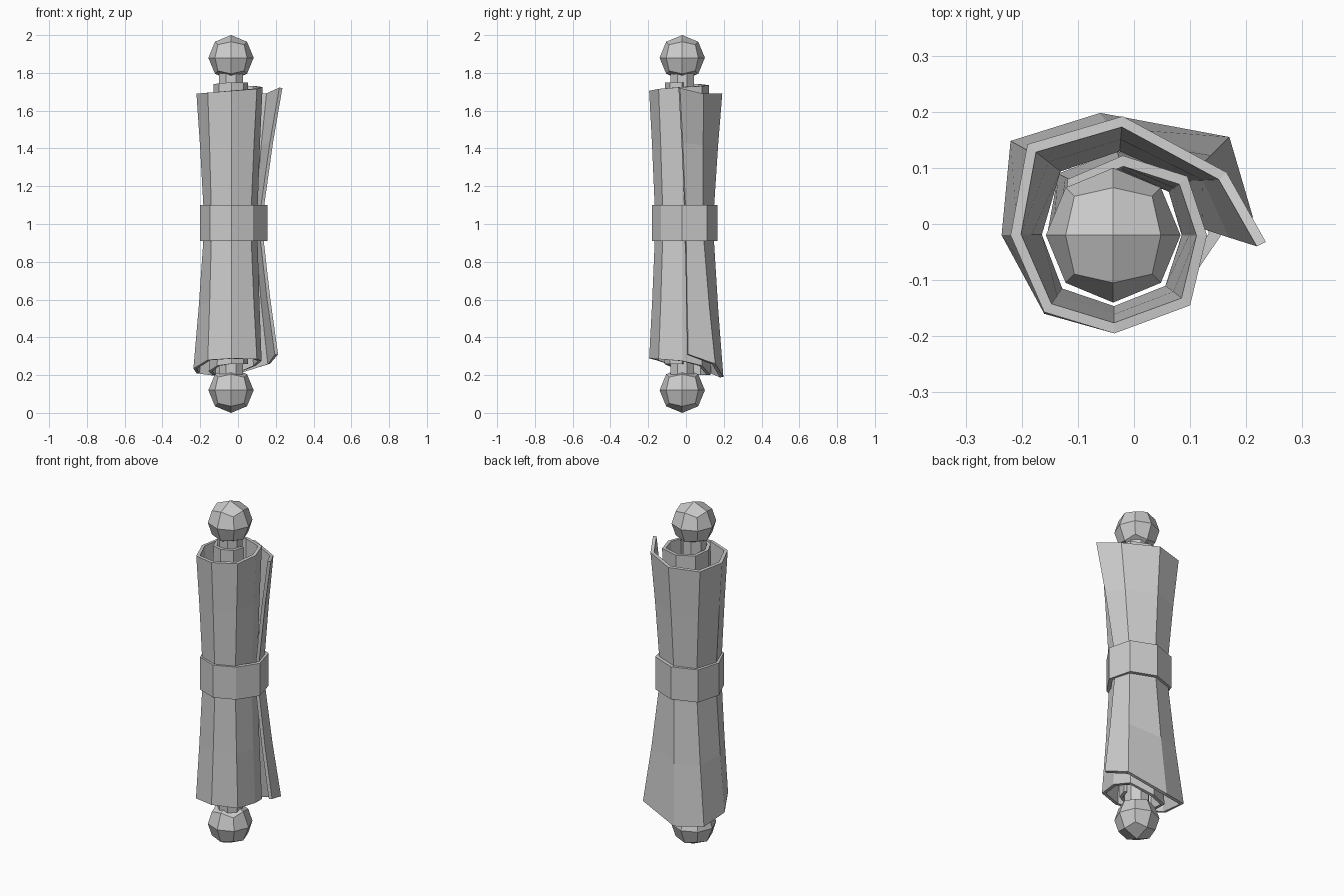
import bpy, bmesh, math
from mathutils import Vector

if "Cube" in bpy.data.objects:
    bpy.data.objects.remove(bpy.data.objects["Cube"])

CX, CY = -0.037, -0.02   # axis of the rolled scroll


def make_object(name, bm):
    mesh = bpy.data.meshes.new(name)
    bm.to_mesh(mesh)
    bm.free()
    ob = bpy.data.objects.new(name, mesh)
    bpy.context.collection.objects.link(ob)
    return ob


def solidify(ob, thickness):
    mod = ob.modifiers.new("thickness", 'SOLIDIFY')
    mod.thickness = thickness
    mod.offset = -1
    mod.use_even_offset = True


def skin(name, rows, closed, thickness):
    """Join rows of points into a wall, then give it thickness inwards."""
    bm = bmesh.new()
    grid = [[bm.verts.new(p) for p in row] for row in rows]
    n = len(grid[0])
    for lo, hi in zip(grid, grid[1:]):
        for i in range(n if closed else n - 1):
            j = (i + 1) % n
            bm.faces.new((lo[i], lo[j], hi[j], hi[i]))
    ob = make_object(name, bm)
    solidify(ob, thickness)
    return ob


# Knobs: a once-divided cube rounded to a ball
def knob(name, z):
    bm = bmesh.new()
    bmesh.ops.create_cube(bm, size=2)
    bmesh.ops.subdivide_edges(bm, edges=bm.edges[:], cuts=1, use_grid_fill=True)
    for v in bm.verts:
        v.co = v.co.normalized() * 0.12 + Vector((CX, CY, z))
    ob = make_object(name, bm)
    bpy.context.view_layer.objects.active = ob
    ob.select_set(True)
    bpy.ops.object.shade_smooth_by_angle(angle=math.radians(30))
    ob.select_set(False)


knob("top_knob", 1.88)
knob("bottom_knob", 0.12)

# Rod: eight-sided, flat side to the front
bpy.ops.mesh.primitive_cylinder_add(vertices=8, radius=0.068, depth=1.62,
                                    location=(CX, CY, 1.0),
                                    rotation=(0, 0, math.pi / 8))
bpy.context.object.name = "rod"

# Parchment: spiral from the free flap inwards, as (x, y, z) at both ends
top = [(.235, -.032, 1.72), (.165, .092, 1.69), (-.02, .192, 1.69), (-.19, .142, 1.69),
       (-.22, -.02, 1.69), (-.16, -.157, 1.695), (-.035, -.195, 1.705), (.1, -.145, 1.715),
       (.13, -.02, 1.725), (.095, .085, 1.73), (-.02, .122, 1.735), (-.118, .08, 1.74),
       (-.13, -.02, 1.74), (-.1, -.085, 1.745), (-.035, -.11, 1.75), (.03, -.085, 1.75),
       (.052, -.02, 1.75)]
waist = [(.13, 0), (.105, .09), (-.025, .145), (-.142, .105),
         (-.18, -.02), (-.14, -.127), (-.035, -.163), (.068, -.122),
         (.102, -.02), (.075, .07), (-.025, .112), (-.11, .077),
         (-.135, -.02), (-.105, -.09), (-.035, -.115), (.03, -.085),
         (.05, -.02)]
bottom = [(.212, .012, .31), (.17, .155, .26), (-.06, .198, .19), (-.22, .148, .21),
          (-.236, -.02, .235), (-.16, -.16, .28), (-.035, -.195, .288), (.1, -.145, .285),
          (.125, -.02, .275), (.095, .085, .25), (-.03, .13, .2), (-.135, .09, .2),
          (-.155, -.02, .22), (-.11, -.095, .25), (-.035, -.115, .26), (.03, -.085, .26),
          (.052, -.02, .26)]


def blend(end, t):
    s = t ** 1.25
    return [(w[0] + (e[0] - w[0]) * s, w[1] + (e[1] - w[1]) * s, 1 + (e[2] - 1) * t)
            for e, w in zip(end, waist)]


rows = [blend(bottom, t) for t in (1, .57, .13)] + [blend(top, t) for t in (.13, .6, 1)]
skin("parchment_roll", rows, False, 0.018)

# Band around the waist
ring = [(.155, -.02), (.12, .112), (-.02, .168), (-.16, .118),
        (-.2, -.02), (-.148, -.138), (-.035, -.18), (.08, -.132)]
skin("tie_band", [[(x, y, z) for x, y in ring] for z in (.91, 1.1)], True, 0.02)
